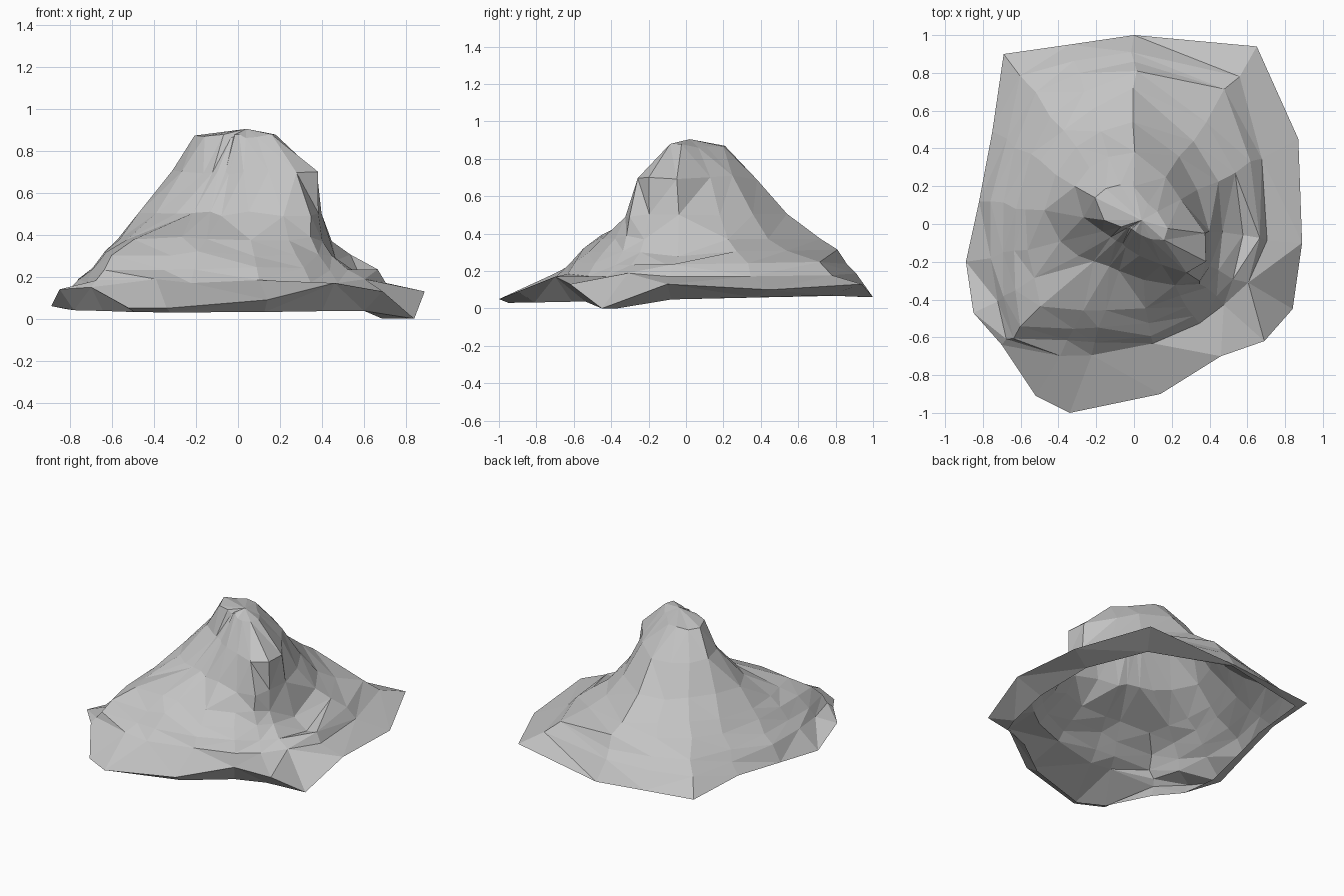
import bpy
import bmesh
import math
import random
from mathutils import Vector

cube = bpy.data.objects.get("Cube")
if cube:
    bpy.data.objects.remove(cube, do_unlink=True)

random.seed(4)


def make_material(name, colour):
    material = bpy.data.materials.new(name)
    material.use_nodes = True
    material.diffuse_color = colour
    material.node_tree.nodes["Principled BSDF"].inputs["Base Color"].default_value = colour
    return material


# Irregular ground outline, counter-clockwise from the left side (hundredths)
OUTLINE = [
    (89, -10, 13), (87, 45, 10), (65, 94, 13), (0, 100, 6), (-34, 95, 7),
    (-69, 90, 8), (-75, 49, 11), (-82, 12, 8), (-89, -20, 6), (-85, -47, 14),
    (-70, -64, 15), (-52, -91, 5), (-34, -100, 5), (14, -90, 9), (46, -70, 17),
    (69, -62, 13), (84, -45, 0),
]

# Inner edge of the underside at each outline corner, as a percentage
LIP = [80, 81, 81, 98, 95, 93, 90, 92, 92, 92, 92, 95, 95, 90, 87, 87, 82]

# Contour radii along the direction of each outline corner, keyed by height
CONTOURS = {
    18: [71, 76, 96, 91, 92, 99, 81, 77, 78, 83, 91, 80, 73, 64, 63, 64, 68],
    24: [67, 70, 86, 86, 85, 87, 75, 70, 71, 79, 88, 71, 66, 60, 58, 58, 60],
    31: [58, 60, 66, 81, 75, 72, 66, 63, 65, 72, 81, 64, 58, 53, 52, 51, 51],
    38: [47, 50, 54, 72, 65, 62, 60, 58, 58, 60, 66, 53, 48, 45, 45, 47, 46],
    50: [40, 38, 43, 54, 52, 51, 49, 48, 40, 34, 29, 26, 26, 30, 39, 46, 43],
    70: [38, 28, 30, 38, 38, 38, 37, 27, 17, 14, 13, 12, 13, 17, 26, 38, 43],
    87: [18, 14, 13, 20, 22, 24, 25, 16, 7, 4, 3, 3, 3, 4, 7, 12, 18],
}


def add_ring(bm, points):
    return [bm.verts.new(p) for p in points]


def bridge(bm, lower, upper):
    """Join two rings with triangles, choosing the shorter diagonal."""
    count = len(lower)
    for i in range(count):
        a, b = lower[i], lower[(i + 1) % count]
        c, d = upper[(i + 1) % count], upper[i]
        if (a.co - c.co).length < (b.co - d.co).length:
            triangles = ((a, b, c), (a, c, d))
        else:
            triangles = ((a, b, d), (b, c, d))
        for triangle in triangles:
            bm.faces.new(triangle)


bm = bmesh.new()
rim = [Vector(p) / 100 for p in OUTLINE]

# Folded underside, leaving the middle open and hollow
lip = []
for corner, percent in zip(rim, LIP):
    inner = corner * percent / 100
    inner.z = min(corner.z, 0.05 + 0.02 * corner.y)
    lip.append(inner)
rings = [add_ring(bm, lip), add_ring(bm, rim)]

# Weathered slopes
for height, radii in CONTOURS.items():
    points = []
    for corner, radius in zip(rim, radii):
        angle = math.atan2(corner.y, corner.x) + random.uniform(-0.02, 0.02)
        r = radius / 100
        z = height / 100 + random.uniform(-0.012, 0.012)
        points.append(Vector((r * math.cos(angle), r * math.sin(angle), z)))
    # Pocket beside the steep left face
    if height in (31, 38):
        points[0].z -= 0.1
    rings.append(add_ring(bm, points))

for lower, upper in zip(rings, rings[1:]):
    bridge(bm, lower, upper)

# Blunt summit
summit = bm.verts.new((0.04, 0.02, 0.905))
top = rings[-1]
for i, vert in enumerate(top):
    bm.faces.new((vert, top[(i + 1) % len(top)], summit))

mesh = bpy.data.meshes.new("rock_mound")
bm.to_mesh(mesh)
bm.free()
mesh.materials.append(make_material("stone_grey", (0.55, 0.55, 0.55, 1)))
rock = bpy.data.objects.new("rock_mound", mesh)
bpy.context.collection.objects.link(rock)
